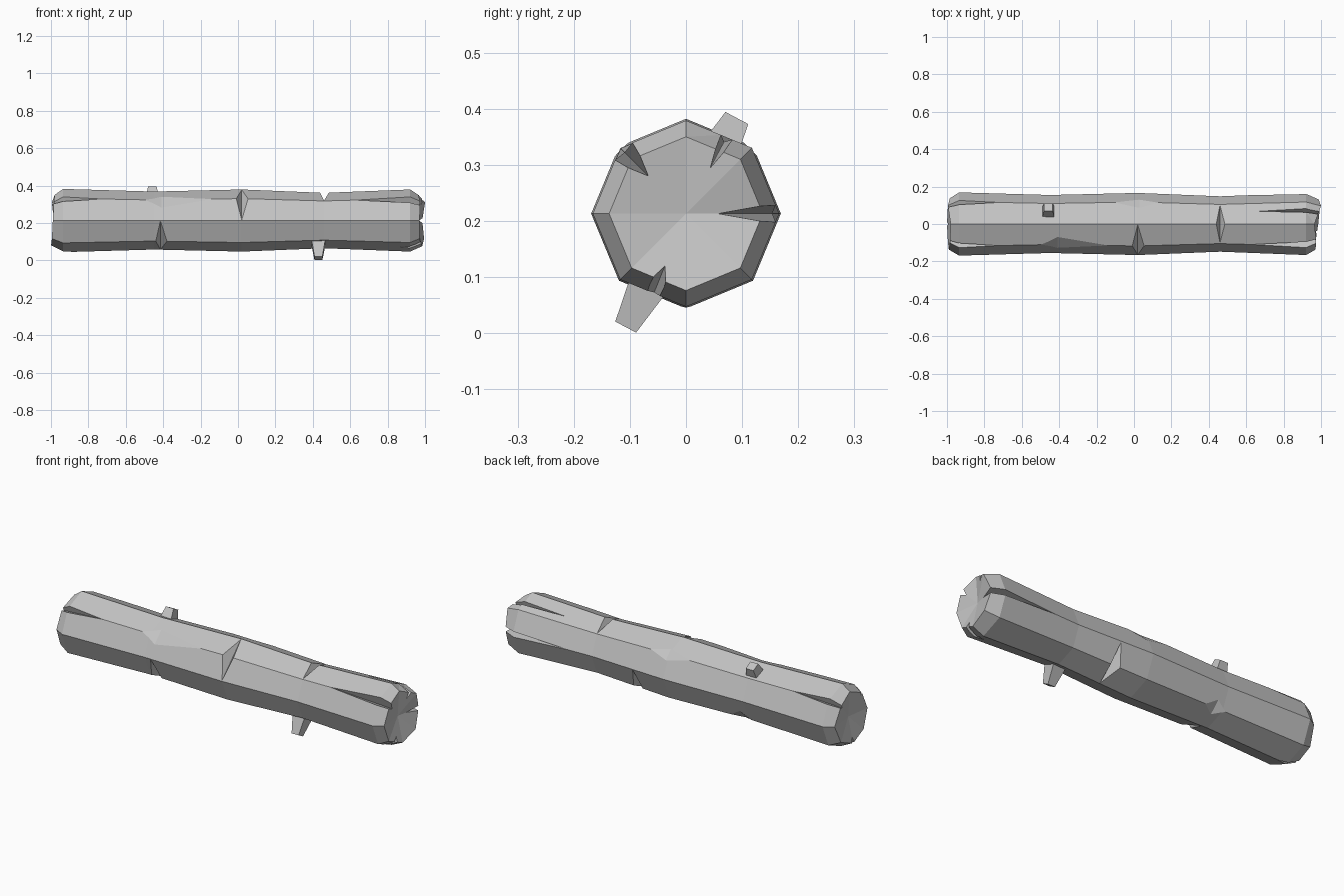
import bpy, bmesh
from math import sin, cos, radians, sqrt
from mathutils import Vector, Matrix

if "Cube" in bpy.data.objects:
    bpy.data.objects.remove(bpy.data.objects["Cube"], do_unlink=True)

CENTER = 0.213

grey = bpy.data.materials.new("bark grey")
grey.use_nodes = True
grey.diffuse_color = (0.55, 0.55, 0.55, 1)
grey.node_tree.nodes["Principled BSDF"].inputs["Base Color"].default_value = (0.55, 0.55, 0.55, 1)


def around(x, angle, r, side=0.0):
    """Point at a radius and sideways offset about the log axis."""
    a = radians(angle)
    return Vector((x, r * cos(a) - side * sin(a), CENTER + r * sin(a) + side * cos(a)))


def make_object(name, bm):
    bmesh.ops.recalc_face_normals(bm, faces=bm.faces)
    mesh = bpy.data.meshes.new(name)
    bm.to_mesh(mesh)
    bm.free()
    mesh.materials.append(grey)
    obj = bpy.data.objects.new(name, mesh)
    bpy.context.collection.objects.link(obj)
    return obj


def hull_cutter(points):
    bm = bmesh.new()
    for p in points:
        bm.verts.new(p)
    bmesh.ops.convex_hull(bm, input=bm.verts)
    return make_object("cutter", bm)


def notch(angle, x0, apex, x1, r, depth):
    """V cut straight across a ridge; a long shallow one makes a chip."""
    lift = 0.04
    grow = 1 + lift / depth
    tri = [(apex, r - depth),
           (apex + (x0 - apex) * grow, r + lift),
           (apex + (x1 - apex) * grow, r + lift)]
    return hull_cutter([around(x, angle, h, s) for x, h in tri for s in (-0.2, 0.2)])


def split(angle, x0, x1, r, depth, width):
    """Crack that widens and deepens towards the end of the log."""
    return hull_cutter([around(x0, angle, r), around(x1, angle, r - depth),
                        around(x1, angle, r + 0.04, width), around(x1, angle, r + 0.04, -width),
                        around(x0, angle, r + 0.04)])


# Trunk: octagonal rings, chamfered ragged ends and sunken end centres
left_rim = [-0.985, -0.995, -0.98, -0.985, -0.99, -0.995, -1.0, -0.995]
right_rim = [0.985, 1.0, 0.965, 0.975, 0.97, 0.97, 0.985, 0.995]
body = [(-0.935, 0.169), (-0.45, 0.155), (0.02, 0.166), (0.46, 0.148), (0.92, 0.166)]

bm = bmesh.new()
rings = [[bm.verts.new(around(x, i * 45, 0.137)) for i, x in enumerate(left_rim)]]
for x, r in body:
    rings.append([bm.verts.new(around(x, i * 45, r)) for i in range(8)])
rings.append([bm.verts.new(around(x, i * 45, 0.137)) for i, x in enumerate(right_rim)])
for a, b in zip(rings, rings[1:]):
    for i in range(8):
        j = (i + 1) % 8
        bm.faces.new((a[i], a[j], b[j], b[i]))
for ring, x in ((rings[0], -0.97), (rings[-1], 0.955)):
    mid = bm.verts.new((x, 0, CENTER))
    for i in range(8):
        bm.faces.new((ring[i], ring[(i + 1) % 8], mid))
trunk = make_object("log_trunk", bm)

cutters = [
    # Axe notches
    notch(135, -0.01, 0.02, 0.055, 0.166, 0.047),
    notch(90, 0.44, 0.46, 0.485, 0.148, 0.042),
    notch(225, -0.44, -0.415, -0.38, 0.156, 0.045),
    notch(315, 0.18, 0.21, 0.235, 0.158, 0.045),
    # Long shallow chips
    notch(135, -0.5, -0.41, -0.2, 0.157, 0.018),
    notch(45, -0.13, 0.03, 0.17, 0.165, 0.012),
    notch(315, -0.47, -0.41, -0.35, 0.156, 0.016),
    # Cracks at the right-hand end
    split(135, 0.62, 1.02, 0.156, 0.07, 0.045),
    split(0, 0.6, 1.02, 0.154, 0.11, 0.025),
    split(62, 0.64, 1.02, 0.150, 0.065, 0.022),
    split(248, 0.85, 1.02, 0.158, 0.08, 0.05),
    # Cracks at the left-hand end
    split(135, -0.73, -1.02, 0.163, 0.05, 0.045),
    split(45, -0.72, -1.02, 0.163, 0.05, 0.04),
    split(270, -0.88, -1.02, 0.168, 0.08, 0.04),
]

bpy.context.view_layer.objects.active = trunk
for cutter in cutters:
    cutter.hide_render = True
    mod = trunk.modifiers.new("cut", "BOOLEAN")
    mod.operation = "DIFFERENCE"
    mod.solver = "EXACT"
    mod.object = cutter
    bpy.ops.object.modifier_apply(modifier=mod.name)
    bpy.data.objects.remove(cutter, do_unlink=True)


# Branch stubs: tapered four-sided pegs
def stub(name, x, angle, tip, base_half, tip_half):
    bm = bmesh.new()
    bottom = 0.1
    bmesh.ops.create_cone(bm, cap_ends=True, segments=4, radius1=base_half * sqrt(2),
                          radius2=tip_half * sqrt(2), depth=tip - bottom)
    bmesh.ops.rotate(bm, verts=bm.verts, matrix=Matrix.Rotation(radians(45), 3, "Z"))
    bmesh.ops.translate(bm, verts=bm.verts, vec=(0, 0, (tip + bottom) / 2))
    bmesh.ops.rotate(bm, verts=bm.verts, matrix=Matrix.Rotation(radians(angle - 90), 3, "X"))
    bmesh.ops.translate(bm, verts=bm.verts, vec=(x, 0, CENTER))
    return make_object(name, bm)


stub("upper_branch_stub", -0.458, 62, 0.193, 0.038, 0.023)
stub("lower_branch_stub", 0.43, 242, 0.229, 0.042, 0.021)
